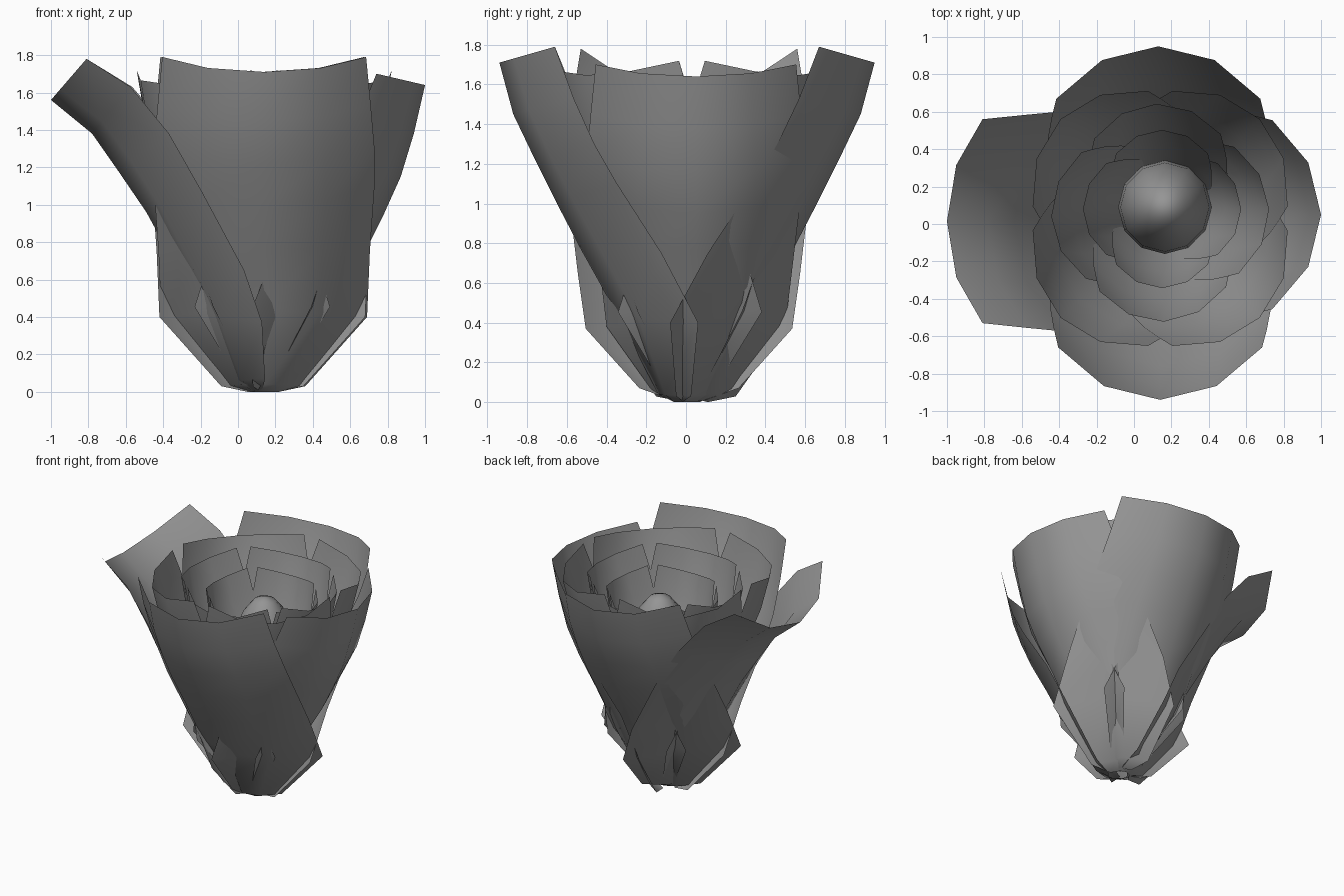
import bpy, math
from mathutils import Matrix, Vector

cube = bpy.data.objects.get("Cube")
if cube:
    bpy.data.objects.remove(cube)

grey = bpy.data.materials.new("petal grey")
grey.use_nodes = True
colour = (0.3, 0.3, 0.3, 1)
grey.diffuse_color = colour
grey.node_tree.nodes["Principled BSDF"].inputs["Base Color"].default_value = colour


def sheet(name, rows):
    """Smooth open sheet through rows of points."""
    n = len(rows[0])
    faces = [(r * n + c, r * n + c + 1, (r + 1) * n + c + 1, (r + 1) * n + c)
             for r in range(len(rows) - 1) for c in range(n - 1)]
    mesh = bpy.data.meshes.new(name)
    mesh.from_pydata([p for row in rows for p in row], [], faces)
    mesh.polygons.foreach_set("use_smooth", [True] * len(faces))
    mesh.materials.append(grey)
    obj = bpy.data.objects.new(name, mesh)
    bpy.context.collection.objects.link(obj)


def petal(name, centre, angle, spine, edge, widths, size=1, height=1, lift=0, skew=0):
    """Petal bowed between a middle spine and two side edges, (out, height) each."""
    turn = Matrix.Rotation(math.radians(angle), 3, "Z")
    bow = math.radians(50)
    rows = []
    for j, ((d, zc), (e, ze), w) in enumerate(zip(spine, edge, widths)):
        fade = 1 - j / (len(widths) - 1)
        row = []
        for i in range(5):
            t = i / 2 - 1
            a = bow * t
            k = (1 - math.cos(a)) / (1 - math.cos(bow))
            p = Vector((size * (d + (e - d) * k) + skew * t * fade,
                        size * w * math.sin(a) / math.sin(bow),
                        lift + height * (zc + (ze - zc) * k)))
            row.append(turn @ p + Vector((*centre, 0)))
        rows.append(row)
    sheet(name, rows)


# Petal shape shared by most of the flower
widths = [0.08, 0.22, 0.55, 0.565, 0.59, 0.59, 0.57, 0.545]
spine = [(0.06, 0.0), (0.14, 0.04), (0.34, 0.43), (0.53, 0.77), (0.65, 1.0), (0.76, 1.22), (0.87, 1.45), (0.94, 1.71)]
edge = [(-0.02, 0.0), (-0.06, 0.03), (-0.09, 0.4), (0.1, 0.75), (0.33, 1.1), (0.45, 1.3), (0.56, 1.53), (0.66, 1.79)]

# Four outer petals; the one on the -x side folds outward over the front one
petal("front_petal", (0.14, 0), -90, spine, edge, widths, skew=0.04)
petal("back_petal", (0.13, 0.01), 90, spine, edge, widths)
side_widths = [0.06, 0.2, 0.45, 0.49, 0.53, 0.55, 0.53, 0.505]
side_spine = [(0.06, 0.01), (0.14, 0.05), (0.34, 0.43), (0.55, 0.77), (0.64, 0.95), (0.73, 1.15), (0.8, 1.38), (0.86, 1.64)]
side_edge = [(e - 0.06 if e > 0 else e, z * 0.95) for e, z in edge]
petal("side_petal", (0.14, 0.05), 0, side_spine, side_edge, side_widths)
fold_widths = [0.08, 0.25, 0.52, 0.56, 0.61, 0.59, 0.57, 0.545]
fold_spine = [(0.06, 0.0), (0.16, 0.06), (0.32, 0.41), (0.51, 0.74), (0.63, 0.96), (0.78, 1.18), (0.92, 1.38), (1.14, 1.56)]
fold_edge = [(-0.02, 0.01), (-0.03, 0.07), (-0.01, 0.37), (0.09, 0.65), (0.32, 1.07), (0.5, 1.38), (0.71, 1.63), (0.95, 1.78)]
petal("folded_petal", (0.14, 0.015), 180, fold_spine, fold_edge, fold_widths, skew=0.03)

# Three inner rings of smaller petals: centre, first angle, size, height, lift
rings = {
    "large_ring": ((0.14, 0.03), 45, 0.8, 0.91, 0.09),
    "middle_ring": ((0.14, 0.06), 2, 0.62, 0.82, 0.18),
    "small_ring": ((0.15, 0.08), 0, 0.45, 0.72, 0.26),
}
for name, (centre, start, size, height, lift) in rings.items():
    for k in range(4):
        petal(f"{name}_{k + 1}", centre, start + 90 * k, spine, edge, widths,
              size, height, lift, skew=0.02)

# Closed bud in the middle
bpy.ops.mesh.primitive_uv_sphere_add(segments=12, ring_count=10, radius=1, location=(0.165, 0.09, 0.9))
bud = bpy.context.object
bud.name = "bud"
bud.scale = (0.25, 0.25, 0.6)
bud.data.materials.append(grey)
bpy.ops.object.shade_smooth()
